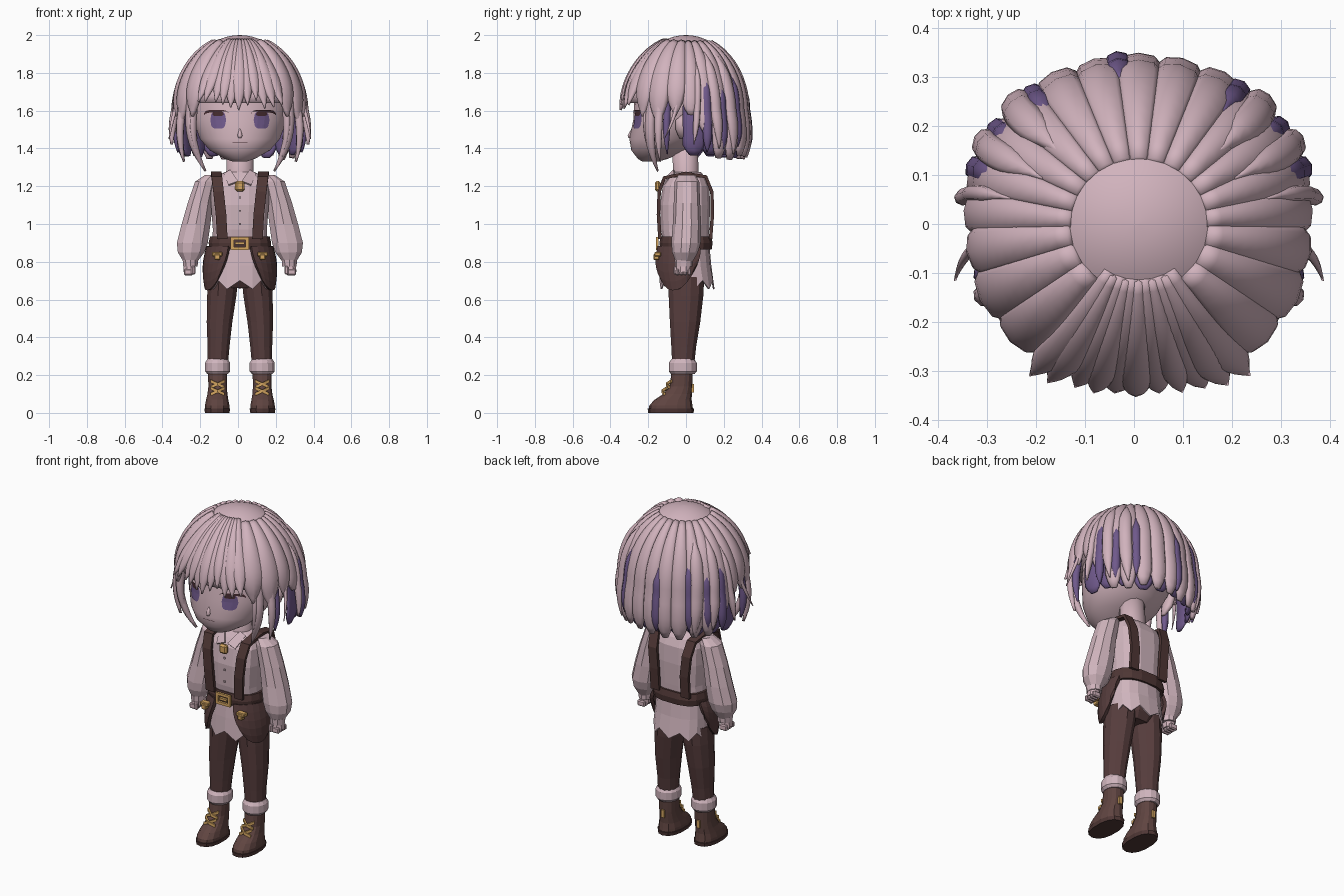
import bpy, bmesh, random
from math import sin, cos, acos, pi, radians, copysign
from mathutils import Vector
from mathutils.bvhtree import BVHTree

random.seed(4)
if "Cube" in bpy.data.objects:
    bpy.data.objects.remove(bpy.data.objects["Cube"])
SHIFT = 0.01


def material(name, r, g, b):
    m = bpy.data.materials.new(name)
    m.use_nodes = True
    m.diffuse_color = (r, g, b, 1)
    m.node_tree.nodes["Principled BSDF"].inputs["Base Color"].default_value = (r, g, b, 1)
    return m


HAIR = material("hair pink", .64, .45, .51)
SKIN = material("skin", .65, .46, .51)
CLOTH = material("shirt cloth", .63, .46, .51)
PURPLE = material("purple", .16, .10, .26)
PANTS = material("trouser brown", .095, .047, .047)
LEATHER = material("leather brown", .078, .038, .036)
BOOT = material("boot brown", .115, .058, .052)
DARK = material("dark maroon", .06, .025, .03)
GOLD = material("gold", .66, .38, .12)


def finish(name, bm, mat, smooth=False, thick=0):
    bmesh.ops.recalc_face_normals(bm, faces=bm.faces[:])
    bmesh.ops.translate(bm, verts=bm.verts[:], vec=(SHIFT, 0, 0))
    me = bpy.data.meshes.new(name)
    bm.to_mesh(me)
    bm.free()
    me.materials.append(mat)
    ob = bpy.data.objects.new(name, me)
    bpy.context.collection.objects.link(ob)
    if thick:
        ob.modifiers.new("thickness", "SOLIDIFY").thickness = thick
        ob.modifiers[0].offset = 0
    if smooth:
        for p in me.polygons:
            p.use_smooth = True
    return ob


def skin_rings(bm, rings, closed=True, caps=True):
    rows = [[bm.verts.new(p) for p in ring] for ring in rings]
    n = len(rows[0])
    for a, b in zip(rows, rows[1:]):
        for i in range(n if closed else n - 1):
            j = (i + 1) % n
            bm.faces.new((a[i], a[j], b[j], b[i]))
    if caps and closed:
        bm.faces.new(rows[0])
        bm.faces.new(rows[-1])


def oval(cx, cy, z, rx, ry, n, power=1.0):
    pts = []
    for i in range(n):
        a = 2 * pi * (i + .5) / n
        c, s = cos(a), sin(a)
        pts.append((cx + rx * copysign(abs(c) ** power, c), cy + ry * copysign(abs(s) ** power, s), z))
    return pts


def loft(name, rows, mat, n=10, side=1, power=1.0, smooth=False):
    """Stack of ovals; each row is cx, cy, z, rx, ry."""
    bm = bmesh.new()
    skin_rings(bm, [oval(r[0] * side, *r[1:], n, power) for r in rows])
    return finish(name, bm, mat, smooth)


def box(name, center, size, mat, bevel=0):
    bm = bmesh.new()
    bmesh.ops.create_cube(bm, size=1)
    bmesh.ops.scale(bm, vec=size, verts=bm.verts[:])
    if bevel:
        bmesh.ops.bevel(bm, geom=bm.edges[:], offset=bevel, segments=1, affect="EDGES")
    bmesh.ops.translate(bm, vec=center, verts=bm.verts[:])
    return finish(name, bm, mat)


def ribbon(name, points, half, mat):
    """Flat lace along points, half its height up and down."""
    bm = bmesh.new()
    skin_rings(bm, [[(x, y, z - half), (x, y, z + half)] for x, y, z in points], closed=False)
    finish(name, bm, mat, thick=.009)


# Head, with features projected on the face
head = loft("head", [(0, -.19, 1.33, .035, .04), (0, -.175, 1.345, .08, .08), (0, -.145, 1.39, .16, .145),
                     (0, -.10, 1.45, .212, .2), (0, -.06, 1.55, .25, .22), (0, -.02, 1.65, .265, .255),
                     (0, 0, 1.78, .25, .24), (0, 0, 1.9, .15, .15)], SKIN, n=40, smooth=True)
tree = BVHTree.FromPolygons([v.co for v in head.data.vertices], [p.vertices for p in head.data.polygons])


def on_face(x, z, lift):
    hit = tree.ray_cast(Vector((x + SHIFT, -1, z)), Vector((0, 1, 0)))[0]
    return (x, hit.y - lift, z)


def face_plate(name, xs, low, high, mat, lift):
    """Thin patch between two height rules across the face."""
    bm = bmesh.new()
    rows = [[on_face(x, low(k) + (high(k) - low(k)) * j / 4, lift) for j in range(5)]
            for k, x in ((2 * i / 14 - 1, xs[0] + (xs[1] - xs[0]) * i / 14) for i in range(15))]
    skin_rings(bm, rows, closed=False)
    finish(name, bm, mat)


def arch(k):
    return max(0, 1 - k ** 4) ** .5


for s, tag in ((1, "left"), (-1, "right")):
    x = .115 * s
    face_plate(tag + "_iris", (x - .042 * s, x + .042 * s), lambda k: 1.55 - .045 * arch(k),
               lambda k: 1.551 + .045 * arch(k), PURPLE, .004)
    face_plate(tag + "_pupil", (x - .03 * s, x + .03 * s), lambda k: 1.58 - .008 * arch(k),
               lambda k: 1.581 + .015 * arch(k), DARK, .006)
    face_plate(tag + "_lash", (x - .055 * s, x + .075 * s), lambda k: 1.583 + .01 * arch(k) - .006 * k,
               lambda k: 1.586 + .018 * arch(k), DARK, .008)
    loft(tag + "_ear", [(.235, -.02, 1.45, .012, .015), (.255, -.015, 1.5, .024, .04),
                        (.265, -.01, 1.55, .024, .045), (.25, 0, 1.58, .012, .02)], SKIN, side=s, smooth=True)
face_plate("mouth", (-.04, .04), lambda k: 1.428, lambda k: 1.431, DARK, .002)
loft("nose", [(0, -.295, 1.455, .008, .01), (0, -.291, 1.468, .014, .018), (0, -.28, 1.51, .004, .006)], SKIN, smooth=True)
loft("neck", [(0, 0, 1.22, .09, .08), (0, 0, 1.27, .075, .07), (0, -.01, 1.48, .07, .07)], SKIN, n=12, smooth=True)


# Hair: dome plus tapering locks that follow it
def lock(name, angle, z_end, width, mat=HAIR, start=24, radius=.315, lift=0, twist=0, thick=.022, tip=.65, blunt=.08):
    bm = bmesh.new()
    p0 = radians(start)
    p1 = acos((z_end - 1.6) / .39) if z_end > 1.6 else pi / 2
    arc = .36 * (p1 - p0)
    total = arc + max(0, 1.6 - z_end)
    path, steps = [], 16
    for i in range(steps + 1):
        t = i / steps
        d = t * total - arc
        if d <= 0:
            phi = p0 + t * total / .36
            r, z = radius * sin(phi), 1.6 + .39 * cos(phi)
        else:
            r, z = radius + .2 * d - .9 * d * d, 1.6 - d
        r += lift * t ** 3
        a = radians(angle + twist * t * t)
        path.append((t, r, a, Vector((1.06 * r * cos(a), r * sin(a), z))))
    rings = []
    for i, (t, r, a, p) in enumerate(path):
        side = Vector((-sin(a), cos(a), 0))
        along = path[min(i + 1, steps)][3] - path[max(i - 1, 0)][3]
        out = side.cross(along).normalized()
        taper = 1 if t < tip else max(blunt, 1 - ((t - tip) / (1 - tip)) ** 2)
        if start > 30:
            taper *= min(1, .15 + 4 * t)
        w, h = width * min(1, r / .3) * taper, thick * (.8 + .2 * min(1, r / .25)) * (.25 + .75 * taper)
        rings.append([p + side * w * cos(q * pi / 4) + out * h * sin(q * pi / 4) for q in range(8)])
    skin_rings(bm, rings)
    finish(name, bm, mat, True)


loft("hair_dome", [(0, 0, 1.6 + .4 * cos(a), .322 * sin(a) + .001, .312 * sin(a) + .001)
                   for a in (radians(d) for d in range(0, 85, 6))], HAIR, n=48, smooth=True)
for i in range(13):
    edge = min(i, 12 - i)
    z_end = (1.58, 1.48)[edge] if edge < 2 else 1.34 + random.uniform(0, .025)
    lock("back_lock", 5 + i * 14.2, z_end, .046, tip=.88, blunt=.4, lift=random.uniform(0, .01))
for i in range(10):
    lock("under_lock", 8 + i * 18.2, 1.35 + random.uniform(0, .02), .06, PURPLE, 60, .293, thick=.016, tip=.88, blunt=.4)
for i, a in enumerate((20, 36, 55, 97, 128, 145, 160)):
    lock("purple_streak", a, 1.38 + .015 * (i % 3), .027, PURPLE, 60 + 8 * (i % 2), .32, lift=.006, tip=.75)
for i in range(11):
    k = (i - 5) / 5
    lock("bang", -90 + 31 * k + random.uniform(-1, 1), 1.63 + random.uniform(-.03, .025), random.uniform(.03, .044),
         start=20, radius=.322 + .005 * (i % 2), lift=.02 + .03 * k * k, twist=4 * k, thick=.021, tip=.65)
for s, tag in ((1, "left"), (-1, "right")):
    def side_lock(name, a, *args, twist=0, **kw):
        lock(tag + name, -90 + s * (90 + a), *args, twist=s * twist, **kw)
    # broad temple sweeps, then hanging strands
    side_lock("_temple_lock", -44, 1.57, .062, radius=.325, thick=.03)
    side_lock("_temple_lock_low", -27, 1.53, .062, radius=.322, thick=.028)
    side_lock("_side_lock", -10, 1.57, .055, radius=.32, thick=.026)
    side_lock("_front_strand", -36, 1.28, .028, start=50, radius=.315, lift=-.06, twist=-5)
    side_lock("_front_strand_thin", -42, 1.36, .016, start=55, radius=.312, lift=-.03, tip=.5)
    side_lock("_cheek_strand", -26, 1.33, .024, start=50, radius=.322, tip=.55)
    side_lock("_purple_strand", -19, 1.37, .02, PURPLE, start=60, radius=.305)
    side_lock("_flyaway", -6, 1.45, .011, start=60, radius=.322, lift=.04, twist=-12, thick=.01, tip=.5)
    side_lock("_overlay_lock", 27, 1.40, .032, start=38, radius=.332, lift=.005, twist=4)
    side_lock("_overlay_lock_back", 44, 1.37, .036, start=38, radius=.332, lift=.005, twist=4)
    side_lock("_overlay_lock_side", 12, 1.42, .018, start=50, radius=.326, lift=.01, twist=-5)

# Shirt body, jagged hem and collar
loft("shirt", [(0, .0, .88, .15, .12), (0, -.005, .97, .145, .13), (0, -.005, 1.1, .155, .135),
               (0, 0, 1.2, .155, .125), (0, .005, 1.245, .14, .10), (0, .005, 1.275, .08, .075)],
     CLOTH, n=16, power=.72)
bm = bmesh.new()
hem = [(p[0], p[1], .655 + .045 * (i % 2)) for i, p in enumerate(oval(0, .005, 0, .158, .142, 18, .8))]
skin_rings(bm, [oval(0, 0, .89, .148, .12, 18, .8), oval(0, 0, .78, .155, .13, 18, .8), hem], caps=False)
finish("shirt_tail", bm, CLOTH, thick=.008)
for s in (1, -1):
    bm = bmesh.new()
    bm.faces.new([bm.verts.new(p) for p in ((s * .008, -.125, 1.225), (s * .06, -.128, 1.205),
                                           (s * .085, -.06, 1.265), (s * .05, -.065, 1.285))])
    finish("collar_flap", bm, CLOTH, thick=.01)
for z in (1.14, 1.07, 1.0):
    box("shirt_button", (0, -.143, z), (.01, .008, .01), CLOTH)
box("collar_brooch", (0, -.15, 1.2), (.05, .03, .055), GOLD, .01)

# Belt and buckle
loft("belt", [(0, 0, z, r, r - .025) for z, r in ((.865, .163), (.9, .168), (.935, .16))], LEATHER, n=16, power=.72)
for s in (1, -1):
    box("buckle_side", (s * .04, -.153, .897), (.018, .014, .066), GOLD)
    box("buckle_bar", (0, -.153, .897 + s * .026), (.09, .014, .016), GOLD)
box("buckle_prong", (0, -.153, .897), (.05, .014, .013), GOLD)
loft("hips", [(0, 0, .66, .12, .08), (0, 0, .7, .145, .105), (0, 0, .88, .14, .11)], PANTS, n=12)

for s, tag in ((1, "left"), (-1, "right")):
    # Suspender over the shoulder
    bm = bmesh.new()
    path = ((.093, -.138, .92), (.1, -.146, 1.05), (.113, -.142, 1.17), (.122, -.115, 1.245), (.125, 0, 1.268),
            (.122, .105, 1.25), (.112, .137, 1.17), (.1, .14, 1.05), (.1, .13, .92))
    skin_rings(bm, [[(s * (x + e), y, z) for e in (-.028, .028)] for x, y, z in path], closed=False)
    finish(tag + "_suspender", bm, LEATHER, thick=.018)
    # Hip pouch wrapping from front to side
    bm = bmesh.new()
    rows = []
    for j in range(6):
        v = j / 5
        row = []
        for i in range(9):
            u = i / 8
            a = radians(-70 + 20 * v ** 2 + u * (98 - 30 * v ** 2))
            bottom = .65 + .09 * abs(2 * u - .8) ** 2.2
            puff = .02 * sin(pi * v * .8)
            row.append((s * (.168 + puff) * cos(a), (.15 + puff) * sin(a), .88 + (bottom - .88) * v))
        rows.append(row)
    skin_rings(bm, rows, closed=False)
    finish(tag + "_pouch", bm, PANTS, thick=.02)
    box(tag + "_pouch_clasp", (s * .12, -.15, .84), (.055, .035, .022), GOLD, .004)
    box(tag + "_pouch_stud", (s * .12, -.157, .825), (.03, .03, .03), GOLD, .004)

    # Sleeve, cuff and hand
    loft(tag + "_sleeve", [(.15, .005, 1.26, .035, .045), (.18, .005, 1.225, .06, .065), (.21, .005, 1.11, .07, .07),
                           (.232, .005, 1.0, .08, .075), (.252, 0, .9, .086, .078), (.258, -.005, .85, .074, .068),
                           (.262, -.01, .8, .038, .045)], CLOTH, n=10, side=s)
    loft(tag + "_cuff", [(.262, -.012, .775, .04, .046), (.262, -.012, .81, .043, .048)], CLOTH, n=10, side=s)
    loft(tag + "_palm", [(.27, -.015, .745, .032, .04), (.266, -.013, .79, .032, .038)], SKIN, n=8, side=s)
    for i in range(4):
        box(tag + "_finger", (s * .272, -.045 + .021 * i, .745), (.05, .019, .034), SKIN, .006)
    box(tag + "_thumb", (s * .247, -.055, .755), (.022, .022, .045), SKIN, .006)

    # Trouser leg and rolled cuff
    loft(tag + "_leg", [(.117, -.015, .25, .055, .06), (.113, -.012, .35, .06, .068), (.108, -.005, .48, .07, .083),
                        (.096, 0, .62, .08, .095), (.088, 0, .72, .082, .1)], PANTS, n=12, side=s)
    loft(tag + "_sock_cuff", [(.118, -.017, .205, .055, .062), (.118, -.017, .22, .068, .074),
                              (.118, -.017, .265, .068, .074), (.118, -.017, .285, .056, .06)], CLOTH, n=14, side=s)
    # Boot, sole, heel and laces
    loft(tag + "_boot", [(.12, -.08, .015, .066, .118), (.12, -.08, .04, .066, .114), (.12, -.068, .07, .06, .098),
                         (.119, -.045, .1, .054, .076), (.118, -.027, .14, .05, .06), (.118, -.02, .22, .052, .056)],
         BOOT, n=14, side=s, power=.85)
    loft(tag + "_sole", [(.12, -.08, 0, .066, .12), (.12, -.08, .022, .07, .123)], LEATHER, n=14, side=s, power=.85)
    x = s * .118
    for z, y in ((.115, -.12), (.152, -.096)):
        for e in (1, -1):
            ribbon(tag + "_lace", [(x - e * .036, y + .006, z - .016), (x, y - .005, z),
                                   (x + e * .036, y + .018, z + .016)], .008, GOLD)
    box(tag + "_heel_tab", (x, .036, .13), (.02, .012, .045), GOLD)
